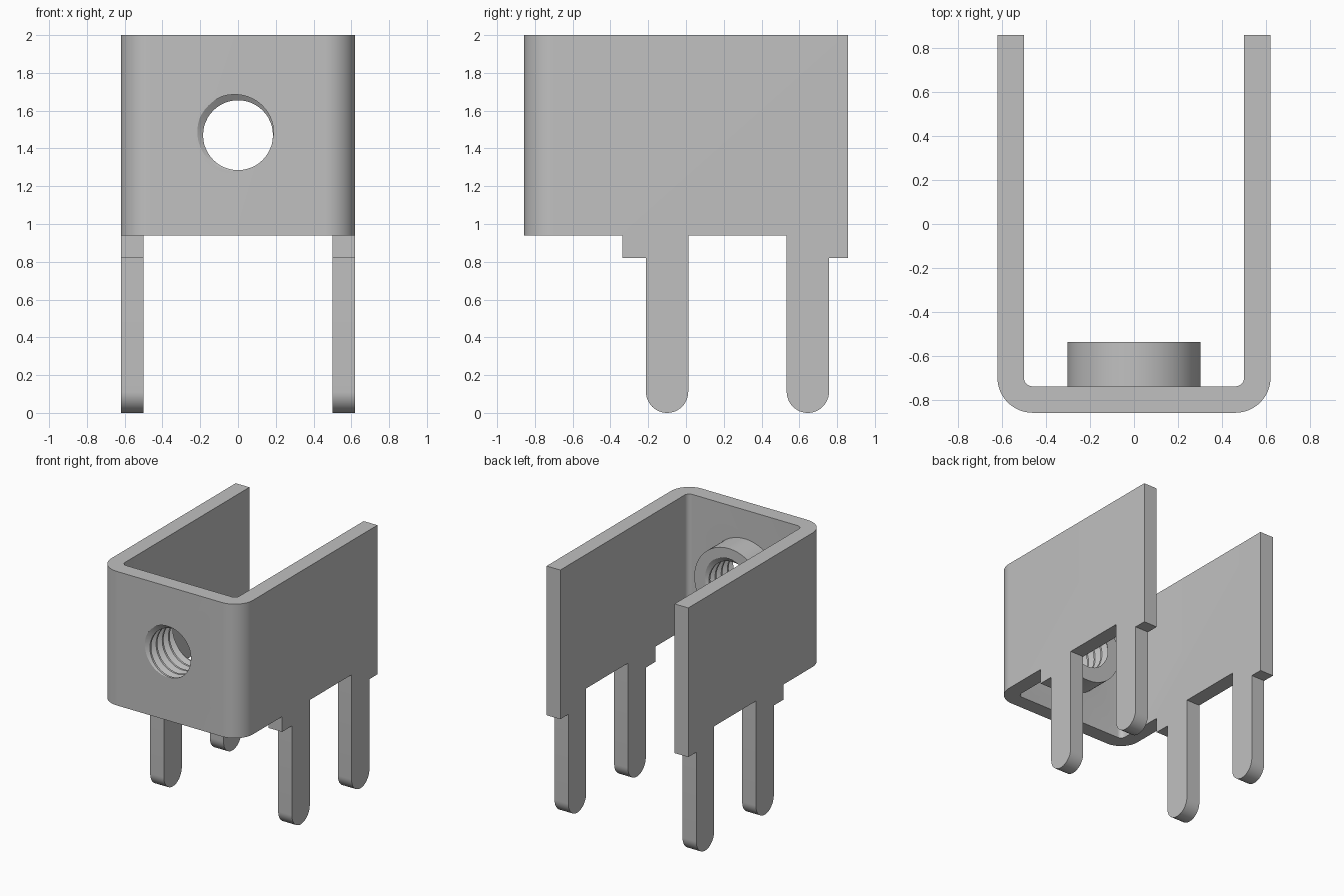
import bpy, bmesh
from math import sin, cos, pi, radians, ceil
from mathutils import Vector

cube = bpy.data.objects.get("Cube")
if cube:
    bpy.data.objects.remove(cube)

steel = bpy.data.materials.new("grey_steel")
steel.use_nodes = True
grey = (0.53, 0.53, 0.53, 1)
steel.diffuse_color = grey
steel.node_tree.nodes["Principled BSDF"].inputs["Base Color"].default_value = grey

# Main sizes
HALF_W, HALF_D, THICK, TOP = 0.62, 0.857, 0.12, 2.0
HOLE_Z, MINOR, MAJOR, PITCH = 1.47, 0.185, 0.222, 0.077
BOSS_R, BOSS_END = 0.302, -0.535


def make_object(name, bm):
    bmesh.ops.recalc_face_normals(bm, faces=bm.faces)
    mesh = bpy.data.meshes.new(name)
    bm.to_mesh(mesh)
    bm.free()
    mesh.materials.append(steel)
    obj = bpy.data.objects.new(name, mesh)
    bpy.context.collection.objects.link(obj)
    return obj


def prism(name, points, direction):
    bm = bmesh.new()
    face = bm.faces.new([bm.verts.new(p) for p in points])
    ext = bmesh.ops.extrude_face_region(bm, geom=[face])["geom"]
    bmesh.ops.translate(bm, vec=direction,
                        verts=[v for v in ext if isinstance(v, bmesh.types.BMVert)])
    return make_object(name, bm)


def arc(cx, cy, r, start, end, steps=16):
    angles = [radians(start + (end - start) * i / steps) for i in range(steps + 1)]
    return [(cx + r * cos(a), cy + r * sin(a)) for a in angles]


def boolean(obj, tool, operation):
    tool.hide_render = True
    mod = obj.modifiers.new(operation.lower(), 'BOOLEAN')
    mod.operation, mod.solver, mod.object = operation, 'EXACT', tool
    bpy.context.view_layer.objects.active = obj
    bpy.ops.object.modifier_apply(modifier=mod.name)
    bpy.data.objects.remove(tool)


# Folded sheet: half of the U outline, mirrored and extruded upward
outer_r, inner_r = 0.16, 0.04
inner_x, inner_y = HALF_W - THICK, -HALF_D + THICK
outer = arc(HALF_W - outer_r, -HALF_D + outer_r, outer_r, -90, 0) + [(HALF_W, HALF_D)]
inner = [(inner_x, HALF_D)] + arc(inner_x - inner_r, inner_y + inner_r, inner_r, 0, -90, 8)
right_half = outer + inner
outline = right_half + [(-x, y) for x, y in reversed(right_half)]
bracket = prism("bracket", [(x, y, -0.1) for x, y in outline], (0, 0, TOP + 0.1))

# Side silhouette trims the walls into shoulders and round-ended pins
EDGE, SHOULDER, PIN_R = 0.94, 0.82, 0.112
pin_1, pin_2 = -0.10, 0.645
side = [(-1, EDGE), (-0.335, EDGE), (-0.335, SHOULDER), (pin_1 - PIN_R, SHOULDER)]
side += arc(pin_1, PIN_R, PIN_R, 180, 360, 24)
side += [(pin_1 + PIN_R, EDGE), (pin_2 - PIN_R, EDGE)]
side += arc(pin_2, PIN_R, PIN_R, 180, 360, 24)
side += [(pin_2 + PIN_R, SHOULDER), (1, SHOULDER), (1, 3), (-1, 3)]
boolean(bracket, prism("side_trim", [(-1, y, z) for y, z in side], (2, 0, 0)), 'INTERSECT')

# Round boss behind the front wall
start = inner_y - THICK / 2
ring = [(x, start, z) for x, z in arc(0, HOLE_Z, BOSS_R, 0, 360, 72)[:-1]]
boolean(bracket, prism("boss", ring, (0, BOSS_END - start, 0)), 'UNION')

# Threaded cutter: helical surface trimmed flat and capped at both ends
SEG = 48
section = [(0.0, MAJOR), (0.12, MAJOR), (0.45, MINOR), (0.67, MINOR)]
turns = ceil((BOSS_END + HALF_D) / PITCH) + 6
origin = -HALF_D - PITCH * (3 + 0.06 + 7 / 8)
rows = [(k + f, r) for k in range(turns) for f, r in section]
bm = bmesh.new()
grid = []
for i in range(SEG + 1):
    t = 2 * pi * i / SEG
    grid.append([bm.verts.new((r * sin(t), origin + PITCH * (s + i / SEG), HOLE_Z + r * cos(t)))
                 for s, r in rows])
for a, b in zip(grid, grid[1:]):
    for j in range(len(rows) - 1):
        bm.faces.new((a[j], a[j + 1], b[j + 1], b[j]))
bmesh.ops.remove_doubles(bm, verts=bm.verts, dist=1e-5)
for y, normal in ((-HALF_D - 0.03, -1), (BOSS_END + 0.03, 1)):
    bmesh.ops.bisect_plane(bm, geom=bm.verts[:] + bm.edges[:] + bm.faces[:], dist=1e-6,
                           plane_co=Vector((0, y, 0)), plane_no=Vector((0, normal, 0)),
                           clear_outer=True)
bmesh.ops.holes_fill(bm, edges=[e for e in bm.edges if e.is_boundary], sides=0)
boolean(bracket, make_object("thread_cutter", bm), 'DIFFERENCE')

# Smooth bends, crisp edges
bpy.ops.object.select_all(action='DESELECT')
bracket.select_set(True)
bpy.context.view_layer.objects.active = bracket
bpy.ops.object.shade_smooth_by_angle(angle=radians(30))
